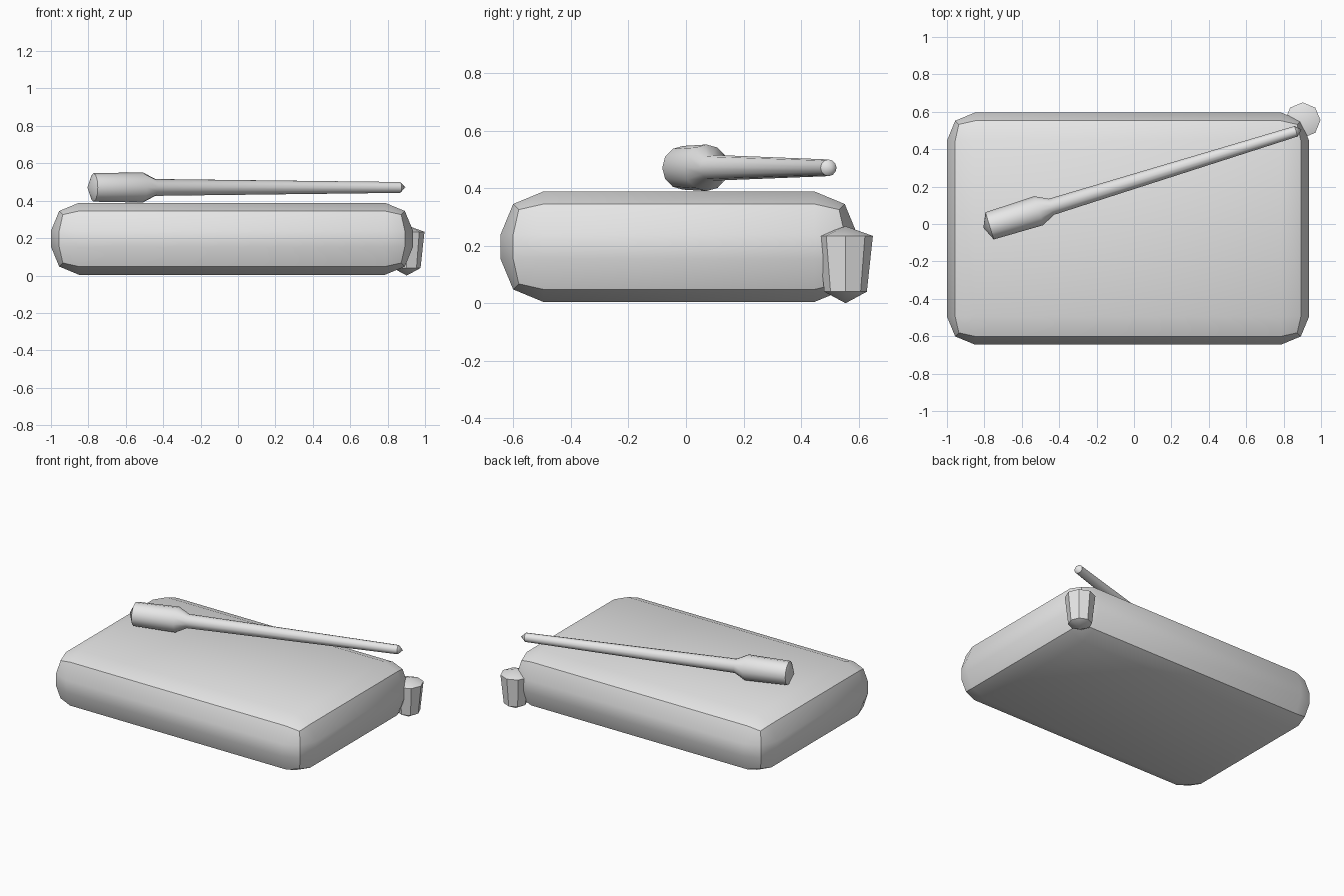
import bpy
import bmesh
from math import radians, cos, sin, pi
from mathutils import Matrix, Vector

cube = bpy.data.objects.get("Cube")
if cube:
    bpy.data.objects.remove(cube, do_unlink=True)

# Single plain material
gray = bpy.data.materials.new("light_gray")
gray.use_nodes = True
gray.diffuse_color = (0.8, 0.8, 0.8, 1)
gray.node_tree.nodes["Principled BSDF"].inputs["Base Color"].default_value = (0.8, 0.8, 0.8, 1)


def finish(name, bm, smooth_angle):
    """Turn a bmesh into a shaded object."""
    bmesh.ops.recalc_face_normals(bm, faces=bm.faces)
    mesh = bpy.data.meshes.new(name)
    bm.to_mesh(mesh)
    bm.free()
    mesh.materials.append(gray)
    obj = bpy.data.objects.new(name, mesh)
    bpy.context.collection.objects.link(obj)
    bpy.ops.object.select_all(action="DESELECT")
    obj.select_set(True)
    bpy.context.view_layer.objects.active = obj
    bpy.ops.object.shade_smooth_by_angle(angle=radians(smooth_angle))
    return obj


def lathe(name, profile, sides, smooth_angle):
    """Revolve (radius, height) pairs around z; zero radius makes a point."""
    bm = bmesh.new()
    rings = []
    for r, h in profile:
        count = sides if r else 1
        rings.append([bm.verts.new((r * cos(2 * pi * i / sides), r * sin(2 * pi * i / sides), h))
                      for i in range(count)])
    for a, b in zip(rings, rings[1:]):
        for i in range(sides):
            j = (i + 1) % sides
            corners = [a[i % len(a)], a[j % len(a)], b[j % len(b)], b[i % len(b)]]
            bm.faces.new(list(dict.fromkeys(corners)))
    return finish(name, bm, smooth_angle)


# Pillow-like slab with two-step rounded edges
low, high = Vector((-1, -0.645, 0.004)), Vector((0.936, 0.596, 0.389))
bm = bmesh.new()
bmesh.ops.create_cube(bm, size=1, matrix=Matrix.Translation((low + high) / 2)
                      @ Matrix.Diagonal((*(high - low), 1)))
bmesh.ops.bevel(bm, geom=bm.edges[:], offset=0.15, segments=2, profile=0.5, affect="EDGES")
finish("slab", bm, 30)

# Tapered octagonal peg at the back left corner
peg = lathe("corner_peg", [(0, 0), (0.074, 0.04), (0.095, 0.234), (0, 0.268)], 8, 30)
peg.location = (0.902, 0.555, 0)

# Stick with a thick handle, lying diagonally on top
stick = lathe("handled_stick",
              [(0, -0.035), (0.076, 0), (0.081, 0.275), (0.045, 0.345), (0.029, 1.715), (0, 1.745)],
              12, 35)
start, end = Vector((-0.772, -0.01, 0.471)), Vector((0.89, 0.503, 0.471))
stick.location = start
stick.rotation_euler = (end - start).to_track_quat("Z", "Y").to_euler()
